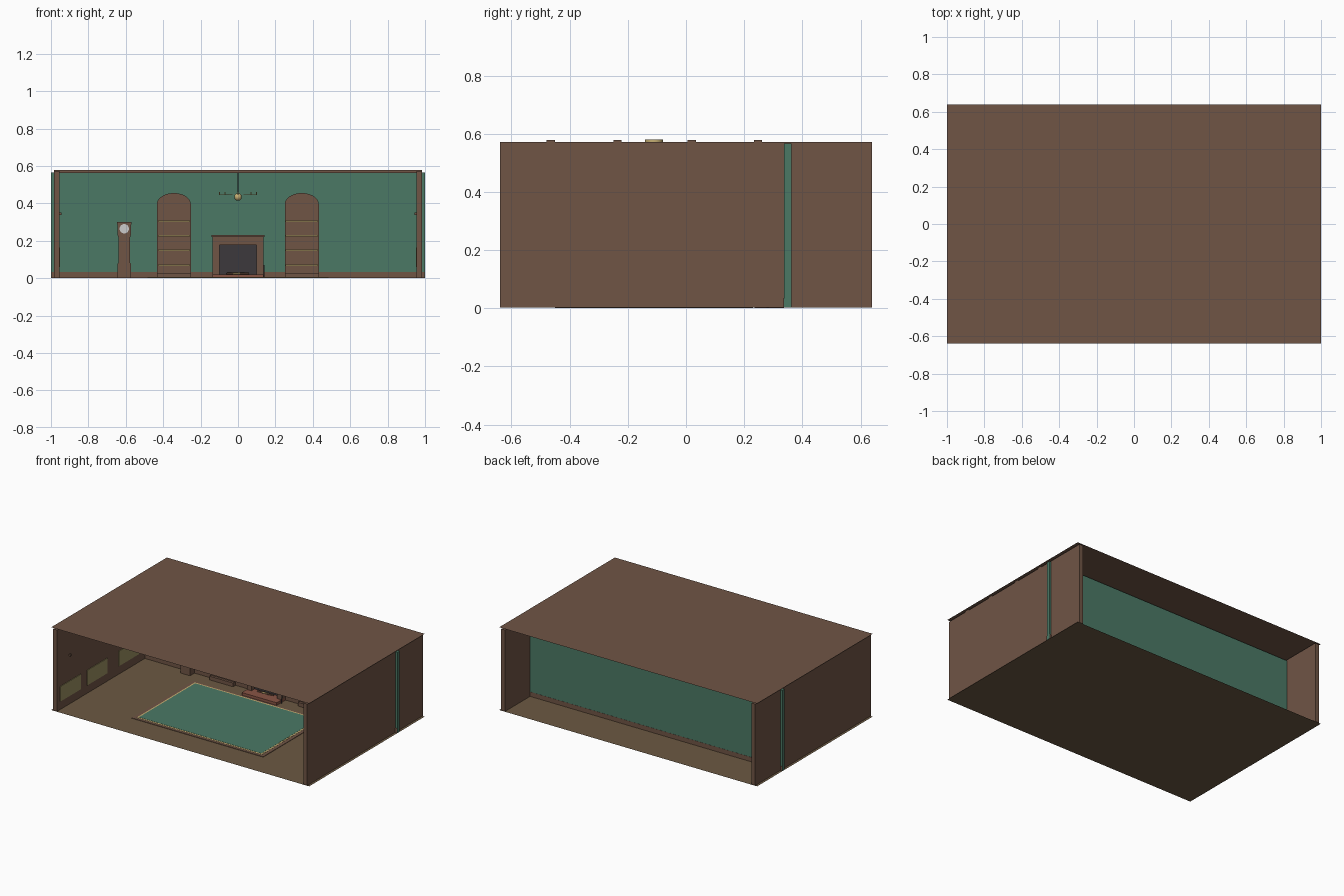
import bpy, bmesh, math
from mathutils import Vector

if "Cube" in bpy.data.objects:
    bpy.data.objects.remove(bpy.data.objects["Cube"])


def material(name, r, g, b):
    m = bpy.data.materials.new(name)
    m.diffuse_color = (r, g, b, 1)
    m.use_nodes = True
    m.node_tree.nodes["Principled BSDF"].inputs["Base Color"].default_value = m.diffuse_color
    return m


WOOD = material("wood", 0.16, 0.09, 0.06)
FLOOR = material("floor_wood", 0.15, 0.10, 0.055)
GREEN = material("green", 0.07, 0.19, 0.13)
GOLD = material("gold", 0.55, 0.42, 0.17)
PANEL = material("panel_gold", 0.33, 0.28, 0.12)
BRICK = material("brick", 0.25, 0.09, 0.06)
SOOT = material("soot", 0.045, 0.04, 0.045)
WHITE = material("white", 0.8, 0.8, 0.78)


def finish(name, bm, mat, smooth=False):
    bmesh.ops.recalc_face_normals(bm, faces=bm.faces[:])
    me = bpy.data.meshes.new(name)
    bm.to_mesh(me)
    bm.free()
    me.materials.append(mat)
    ob = bpy.data.objects.new(name, me)
    bpy.context.collection.objects.link(ob)
    if smooth:
        bpy.ops.object.select_all(action='DESELECT')
        ob.select_set(True)
        bpy.context.view_layer.objects.active = ob
        bpy.ops.object.shade_smooth_by_angle()
    return ob


def box(name, x0, x1, y0, y1, z0, z1, mat):
    bm = bmesh.new()
    bmesh.ops.create_cube(bm, size=1)
    for v in bm.verts:
        v.co = Vector((x0 if v.co.x < 0 else x1, y0 if v.co.y < 0 else y1,
                       z0 if v.co.z < 0 else z1))
    return finish(name, bm, mat)


def plane(name, x, y0, y1, z, mat):
    bm = bmesh.new()
    bm.faces.new([bm.verts.new(p) for p in
                  ((-x, y0, z), (x, y0, z), (x, y1, z), (-x, y1, z))])
    return finish(name, bm, mat)


def rod(name, a, b, r, mat, r2=None, seg=12):
    a, b = Vector(a), Vector(b)
    bm = bmesh.new()
    bmesh.ops.create_cone(bm, cap_ends=True, segments=seg, radius1=r,
                          radius2=r if r2 is None else r2, depth=(b - a).length)
    bm.transform((b - a).to_track_quat('Z', 'Y').to_matrix().to_4x4())
    bmesh.ops.translate(bm, verts=bm.verts, vec=(a + b) / 2)
    return finish(name, bm, mat, True)


def extrude_profile(name, pts, y0, y1, mat):
    # outline in x/z, extruded along y
    bm = bmesh.new()
    f = bm.faces.new([bm.verts.new((x, y0, z)) for x, z in pts])
    new = bmesh.ops.extrude_face_region(bm, geom=[f])["geom"]
    bmesh.ops.translate(bm, vec=(0, y1 - y0, 0),
                        verts=[v for v in new if isinstance(v, bmesh.types.BMVert)])
    return finish(name, bm, mat)


# room shell
plane("floor", 1, -0.64, 0.64, 0, FLOOR)
plane("ceiling", 1, -0.64, 0.64, 0.58, WOOD)
box("back_wall", -1, 1, 0.337, 0.362, 0.002, 0.566, GREEN)
box("baseboard", -0.998, 0.998, 0.333, 0.363, 0.002, 0.034, WOOD)
for y in (-0.465, -0.235, 0.02, 0.248):
    box("ceiling_beam", -0.985, 0.985, y - 0.014, y + 0.014, 0.563, 0.579, WOOD)

# side walls with panels and sconces
for s, side in ((-1, "left"), (1, "right")):
    xs = lambda a, b: sorted((s * a, s * b))
    box(side + "_wall", *xs(0.955, 0.985), -0.64, 0.64, 0.002, 0.572, WOOD)
    for y in (-0.605, -0.31, 0.04):
        box(side + "_wall_panel", *xs(0.951, 0.957), y, y + 0.225, 0.06, 0.165, PANEL)
    for y in (-0.5, 0.0):
        box(side + "_sconce", *xs(0.945, 0.957), y - 0.006, y + 0.006, 0.338, 0.352, WOOD)

# rug
box("rug_edge", -0.51, 0.51, -0.45, 0.23, 0.001, 0.004, WOOD)
box("rug_gold_border", -0.485, 0.485, -0.43, 0.215, 0.002, 0.005, GOLD)
box("rug_field", -0.474, 0.474, -0.418, 0.203, 0.003, 0.006, GREEN)

# fireplace
box("hearth", -0.135, 0.135, 0.235, 0.335, 0.001, 0.02, BRICK)
box("firebox", -0.1, 0.1, 0.325, 0.336, 0.02, 0.18, SOOT)
for s in (-1, 1):
    box("fireplace_leg", *sorted((s * 0.1, s * 0.135)), 0.29, 0.336, 0.02, 0.22, WOOD)
box("fireplace_lintel", -0.1, 0.1, 0.292, 0.336, 0.178, 0.22, WOOD)
box("mantel_shelf", -0.143, 0.143, 0.275, 0.336, 0.22, 0.232, WOOD)
for i, x in enumerate((-0.035, 0.0, 0.035)):
    rod("log", (x - 0.025, 0.302, 0.024), (x + 0.022, 0.312, 0.024), 0.005,
        GOLD if i % 2 else WOOD)
rod("poker", (0.14, 0.28, 0.001), (0.14, 0.29, 0.07), 0.003, SOOT)

# arched bookcases
for c in (-0.343, 0.341):
    w, n = 0.091, 20
    arch = [(c - w, 0.022), (c + w, 0.022)]
    arch += [(c + w * math.cos(math.pi * i / n), 0.395 + 0.06 * math.sin(math.pi * i / n))
             for i in range(n + 1)]
    extrude_profile("bookcase_arch", arch, 0.322, 0.338, WOOD)
    box("bookcase_base", c - w, c + w, 0.305, 0.336, 0.002, 0.028, WOOD)
    for z in (0.068, 0.148, 0.226, 0.305):
        box("bookcase_shelf", c - 0.086, c + 0.086, 0.305, 0.324, z - 0.004, z + 0.004, GOLD)

# tall clock
cx = -0.608
half = [(0.037, 0.001), (0.037, 0.075), (0.030, 0.085), (0.030, 0.215), (0.035, 0.228), (0.035, 0.29)]
extrude_profile("clock_case", [(cx + x, z) for x, z in half] +
                [(cx - x, z) for x, z in reversed(half)], 0.285, 0.337, WOOD)
box("clock_crown", cx - 0.039, cx + 0.039, 0.281, 0.337, 0.288, 0.3, WOOD)
rod("clock_face", (cx, 0.286, 0.264), (cx, 0.28, 0.264), 0.025, WHITE, seg=32)

# chandelier
cy = -0.11
rod("ceiling_rose", (0, cy, 0.572), (0, cy, 0.5795), 0.031, GOLD, seg=24)
rod("chandelier_rod", (0, cy, 0.44), (0, cy, 0.575), 0.0025, SOOT)
bm = bmesh.new()
bmesh.ops.create_uvsphere(bm, u_segments=20, v_segments=12, radius=0.02)
bmesh.ops.translate(bm, verts=bm.verts, vec=(0, cy, 0.434))
finish("chandelier_ball", bm, GOLD, True)
for i in range(8):
    a = i * math.pi / 4
    x, y = 0.098 * math.cos(a), cy + 0.098 * math.sin(a)
    rod("chandelier_arm", (0, cy, 0.444), (x, y, 0.446), 0.001, GOLD, seg=6)
    rod("candle", (x, y, 0.444), (x, y, 0.46), 0.003, GOLD, seg=8)
